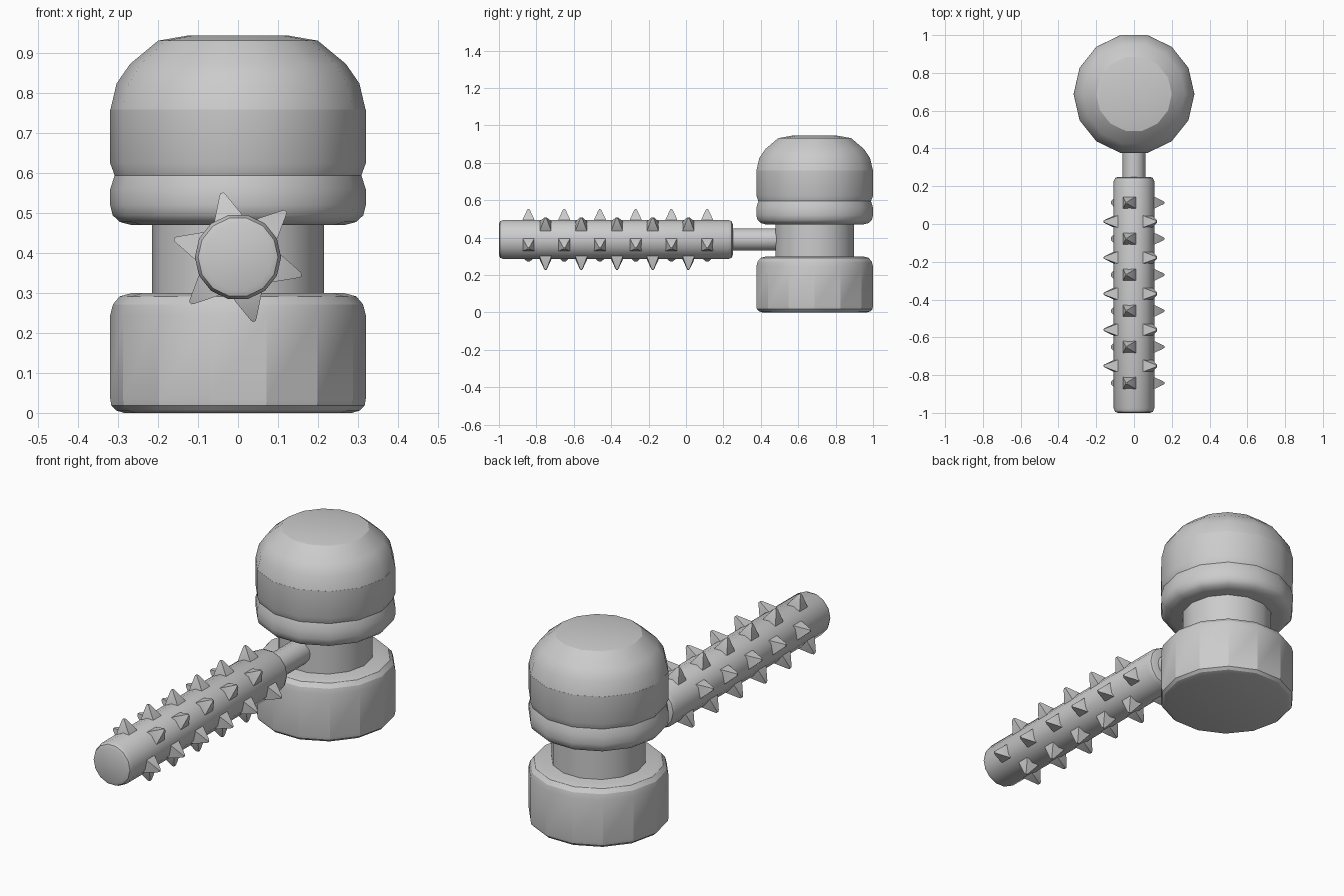
import bpy, bmesh, math
from mathutils import Matrix, Vector

if "Cube" in bpy.data.objects:
    bpy.data.objects.remove(bpy.data.objects["Cube"])

HEAD = Matrix.Translation((0, 0.688, 0))
# axis of the handle: local z points along -y
SHAFT = Matrix.Translation((0, 0, 0.39)) @ Matrix.Rotation(math.pi / 2, 4, 'X')


def finish(bm, name, angle):
    bmesh.ops.recalc_face_normals(bm, faces=bm.faces)
    mesh = bpy.data.meshes.new(name)
    bm.to_mesh(mesh)
    bm.free()
    ob = bpy.data.objects.new(name, mesh)
    bpy.context.collection.objects.link(ob)
    bpy.ops.object.select_all(action='DESELECT')
    ob.select_set(True)
    bpy.context.view_layer.objects.active = ob
    bpy.ops.object.shade_smooth_by_angle(angle=math.radians(angle))
    return ob


def lathe(name, profile, matrix, sides=14, angle=35):
    """Closed solid of revolution from (radius, height) points."""
    bm = bmesh.new()
    rings = []
    for r, z in profile:
        rings.append([bm.verts.new(matrix @ Vector((
            r * math.cos(2 * math.pi * i / sides),
            r * math.sin(2 * math.pi * i / sides), z))) for i in range(sides)])
    for a, b in zip(rings, rings[1:]):
        for i in range(sides):
            j = (i + 1) % sides
            bm.faces.new((a[i], a[j], b[j], b[i]))
    bm.faces.new(rings[0])
    bm.faces.new(rings[-1])
    return finish(bm, name, angle)


# lower striking block, faceted sides with rounded rims
lathe("lower_head", [(0.285, 0), (0.305, 0.006), (0.317, 0.018), (0.32, 0.035),
                     (0.32, 0.245), (0.313, 0.272), (0.296, 0.292), (0.265, 0.3)],
      HEAD, angle=25)

# neck between the two blocks
lathe("neck", [(0.215, 0.28), (0.215, 0.49)], HEAD)

# upper block with rounded bottom rim and a shallow groove
lathe("upper_band", [(0.265, 0.47), (0.296, 0.478), (0.314, 0.495), (0.32, 0.52),
                     (0.32, 0.56), (0.309, 0.595), (0.32, 0.625), (0.32, 0.76)],
      HEAD)

# faceted dome
lathe("dome", [(0.32, 0.757), (0.304, 0.825), (0.27, 0.874), (0.2, 0.932),
               (0.125, 0.945)], HEAD, angle=25.2)

# thin stem and thick grip
lathe("stem", [(0.06, -0.55), (0.06, -0.23)], SHAFT)
lathe("handle", [(0.085, -0.25), (0.1, -0.244), (0.108, -0.225),
                 (0.108, 0.975), (0.1, 0.994), (0.085, 1.0)], SHAFT)

# six staggered rows of blunt pyramid spikes around the grip
bm = bmesh.new()
for row in range(6):
    a = math.radians(104 - 60 * row)
    count, start = (6, 0.113) if row % 2 == 0 else (5, 0.013)
    out = Vector((math.cos(a), 0, math.sin(a)))
    side = Vector((-math.sin(a), 0, math.cos(a)))
    for k in range(count):
        base = Vector((0, start - 0.191 * k, 0.39))
        loops = []
        for r, ht, hy in ((0.09, 0.038, 0.033), (0.105, 0.034, 0.03),
                          (0.16, 0.008, 0.008), (0.166, 0.004, 0.004)):
            loops.append([bm.verts.new(base + out * r + side * (s * ht) + Vector((0, t * hy, 0)))
                          for s, t in ((-1, -1), (1, -1), (1, 1), (-1, 1))])
        for p, q in zip(loops, loops[1:]):
            for i in range(4):
                j = (i + 1) % 4
                bm.faces.new((p[i], p[j], q[j], q[i]))
        bm.faces.new(loops[0])
        bm.faces.new(loops[-1])
finish(bm, "handle_spikes", 30)
